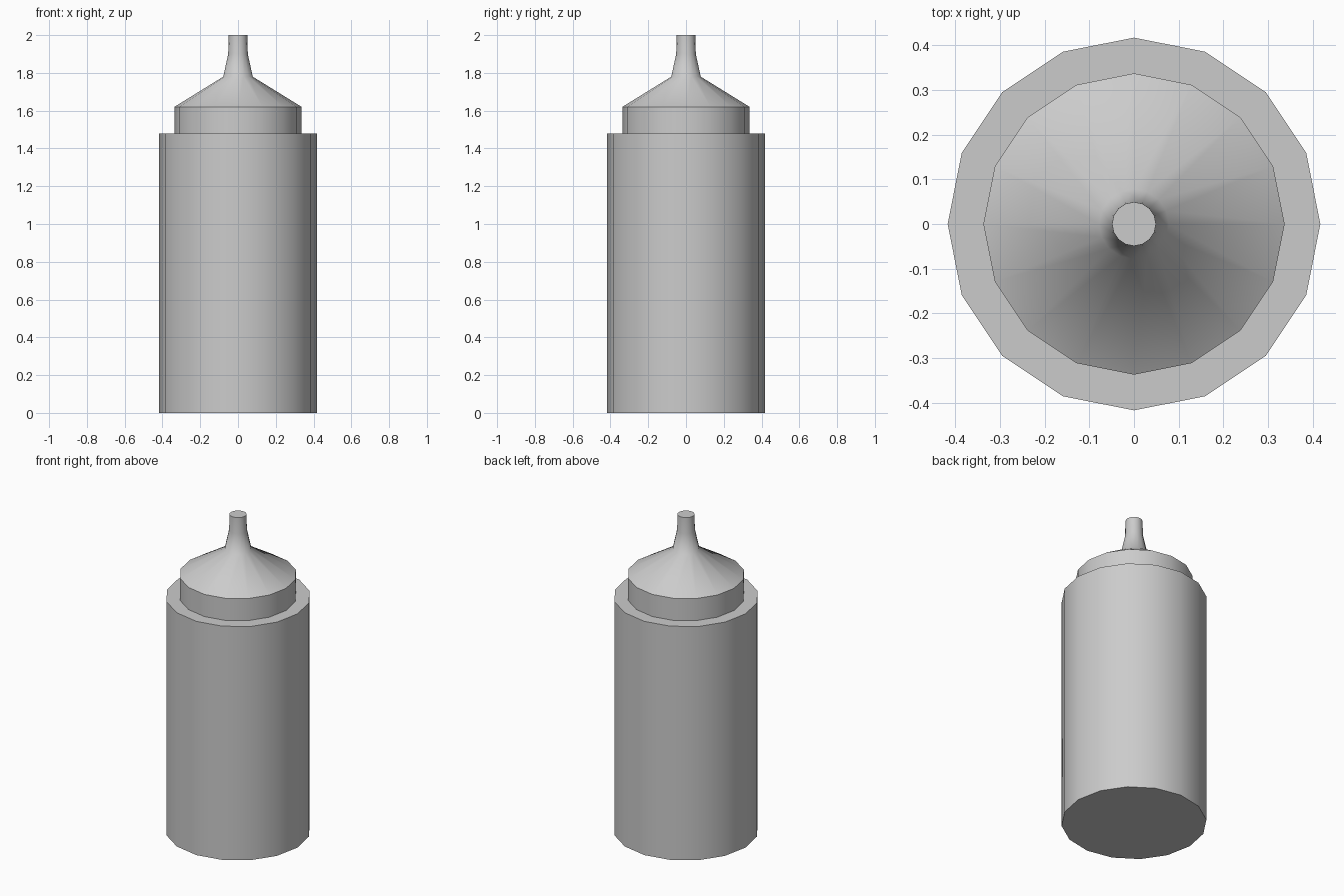
import bpy, bmesh, math

if "Cube" in bpy.data.objects:
    bpy.data.objects.remove(bpy.data.objects["Cube"])

SIDES = 16


def lathe(name, profile):
    """Closed solid of revolution from (radius, z) points, capped at both ends."""
    bm = bmesh.new()
    rings = []
    for r, z in profile:
        rings.append([bm.verts.new((r * math.cos(2 * math.pi * i / SIDES),
                                    r * math.sin(2 * math.pi * i / SIDES), z))
                      for i in range(SIDES)])
    for a, b in zip(rings, rings[1:]):
        for i in range(SIDES):
            j = (i + 1) % SIDES
            bm.faces.new((a[i], a[j], b[j], b[i]))
    bm.faces.new(rings[0][::-1])
    bm.faces.new(rings[-1])
    mesh = bpy.data.meshes.new(name)
    bm.to_mesh(mesh)
    bm.free()
    obj = bpy.data.objects.new(name, mesh)
    bpy.context.collection.objects.link(obj)
    bpy.ops.object.select_all(action='DESELECT')
    obj.select_set(True)
    bpy.context.view_layer.objects.active = obj
    bpy.ops.object.shade_smooth_by_angle(angle=math.radians(50))
    return obj


# Squeeze bottle body
lathe("bottle_body", [(0.417, 0), (0.417, 1.48)])

# Screw cap with conical shoulder and narrow nozzle
lathe("cap_and_nozzle", [(0.337, 1.48), (0.337, 1.62), (0.078, 1.78),
                         (0.052, 1.9), (0.049, 2.0)])
